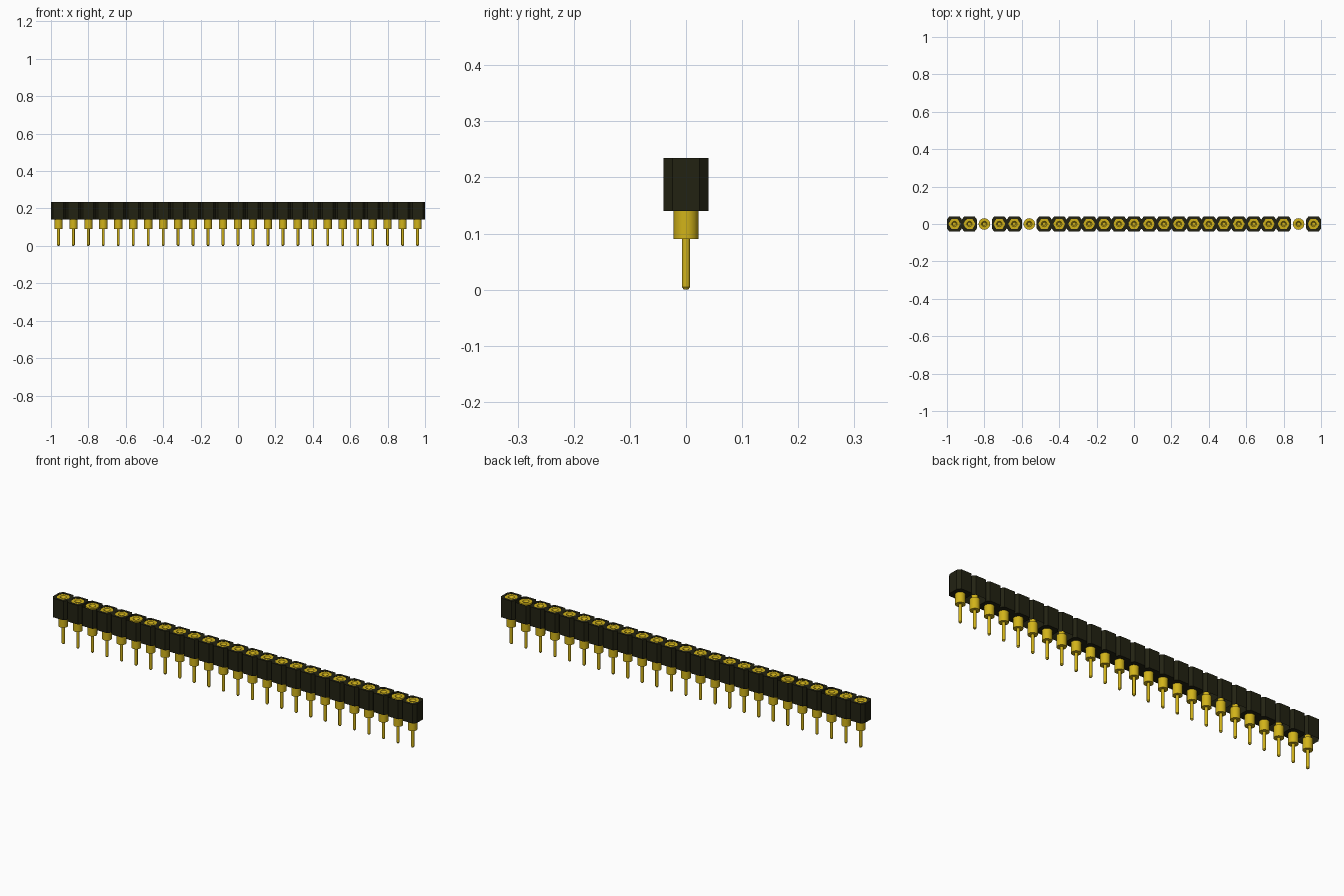
import bpy, bmesh, math
from mathutils import Vector

cube = bpy.data.objects.get("Cube")
if cube:
    bpy.data.objects.remove(cube, do_unlink=True)

COUNT, PITCH = 25, 0.08
Z0, Z1 = 0.14, 0.235           # housing bottom and top
HALF, CUT_X, CUT_Y = 0.04, 0.012, 0.016
OPEN_BOTTOM = {0, 2, 5, 6, 7, 17, 19, 23}   # sections without a lower cap
OPEN_TOP = {2, 5, 23}                       # sections without an upper cap


def material(name, rgb, rough, metal=0.0):
    m = bpy.data.materials.new(name)
    m.use_nodes = True
    m.diffuse_color = (*rgb, 1)
    b = m.node_tree.nodes["Principled BSDF"]
    b.inputs["Base Color"].default_value = (*rgb, 1)
    b.inputs["Roughness"].default_value = rough
    b.inputs["Metallic"].default_value = metal
    return m


black = material("black plastic", (0.016, 0.016, 0.006), 0.6)
gold = material("gold plating", (0.64, 0.45, 0.010), 0.4)


def add_object(name, bm, mat):
    mesh = bpy.data.meshes.new(name)
    bm.to_mesh(mesh)
    bm.free()
    mesh.materials.append(mat)
    ob = bpy.data.objects.new(name, mesh)
    bpy.context.collection.objects.link(ob)
    return ob


def ring(bm, points, z):
    return [bm.verts.new((x, y, z)) for x, y in points]


def loft(bm, a, b):
    n = len(a)
    return [bm.faces.new((a[i], a[(i + 1) % n], b[(i + 1) % n], b[i])) for i in range(n)]


def circle(n, r, cx=0.0):
    return [(cx + r * math.cos(math.tau * i / n), r * math.sin(math.tau * i / n)) for i in range(n)]


def octagon(cx):
    a, b = HALF - CUT_X, HALF - CUT_Y
    pts = [(HALF, -b), (HALF, b), (a, HALF), (-a, HALF),
           (-HALF, b), (-HALF, -b), (-a, -HALF), (a, -HALF)]
    return [(cx + x, y) for x, y in pts]


# Housing: a row of chamfered sections with hexagonal openings in the top
bm = bmesh.new()
for i in range(COUNT):
    cx = (i - (COUNT - 1) / 2) * PITCH
    low, high = ring(bm, octagon(cx), Z0), ring(bm, octagon(cx), Z1)
    loft(bm, low, high)
    if i not in OPEN_BOTTOM:
        bm.faces.new(low[::-1])
    if i not in OPEN_TOP:
        hexagon = ring(bm, circle(6, 0.032, cx), Z1)
        edges = []
        for loop in (high, hexagon):
            for j in range(len(loop)):
                pair = (loop[j], loop[(j + 1) % len(loop)])
                edges.append(bm.edges.get(pair) or bm.edges.new(pair))
        bmesh.ops.triangle_fill(bm, use_beauty=True, edges=edges, normal=Vector((0, 0, 1)))
add_object("housing", bm, black)

# Contacts: turned pin with a barrel, waist, flanged head and funnel socket
PROFILE = [(0.004, 0.0), (0.0075, 0.005), (0.0075, 0.09), (0.022, 0.09), (0.022, 0.145),
           (0.014, 0.145), (0.014, 0.205), (0.031, 0.205), (0.031, 0.233),
           (0.015, 0.233), (0.008, 0.222), (0.008, 0.16)]
bm = bmesh.new()
rings = [ring(bm, circle(16, r), z) for r, z in PROFILE]
for a, b in zip(rings, rings[1:]):
    loft(bm, a, b)
bm.faces.new(rings[0][::-1])
bm.faces.new(rings[-1])
first = add_object("contact_pin", bm, gold)
bpy.ops.object.select_all(action='DESELECT')
first.select_set(True)
bpy.context.view_layer.objects.active = first
bpy.ops.object.shade_smooth_by_angle(angle=math.radians(30))

# Repeat the contact along the row
first.location.x = -(COUNT - 1) / 2 * PITCH
for i in range(1, COUNT):
    pin = first.copy()
    pin.name = f"contact_pin_{i + 1}"
    pin.location.x = first.location.x + i * PITCH
    bpy.context.collection.objects.link(pin)
